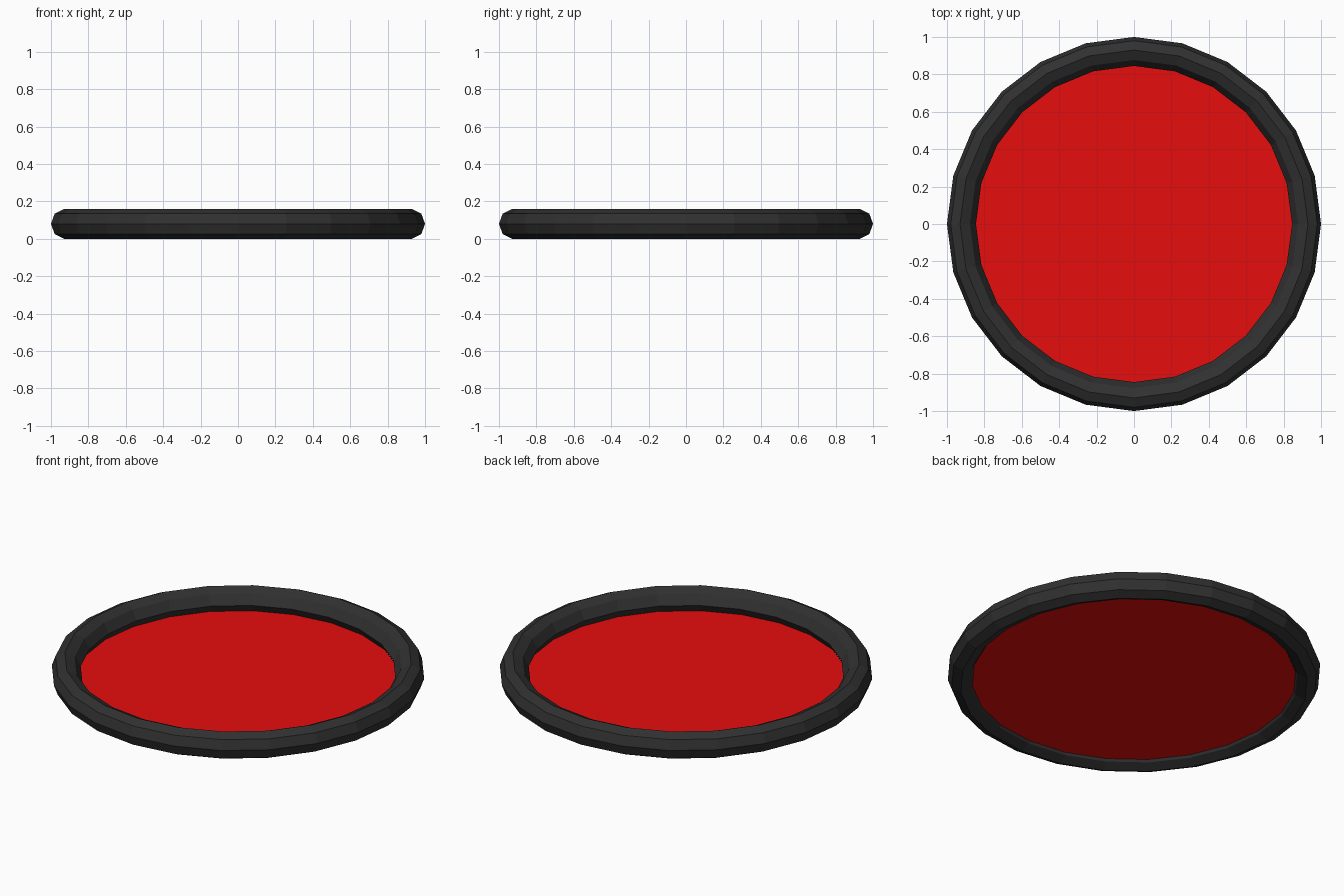
import bpy, bmesh
from math import sin, cos, pi

if "Cube" in bpy.data.objects:
    bpy.data.objects.remove(bpy.data.objects["Cube"])

SIDES = 24


def material(name, rgb):
    m = bpy.data.materials.new(name)
    m.diffuse_color = (*rgb, 1)
    m.use_nodes = True
    m.node_tree.nodes["Principled BSDF"].inputs["Base Color"].default_value = m.diffuse_color
    return m


def circle(bm, radius, z):
    return [bm.verts.new((radius * cos(2 * pi * i / SIDES),
                          radius * sin(2 * pi * i / SIDES), z)) for i in range(SIDES)]


def finish(bm, name, mat):
    mesh = bpy.data.meshes.new(name)
    bm.to_mesh(mesh)
    bm.free()
    mesh.materials.append(mat)
    obj = bpy.data.objects.new(name, mesh)
    bpy.context.collection.objects.link(obj)
    return obj


# Rim: eight-sided rounded profile swept around the centre
profile = [(1.0, 0.08), (0.98, 0.135), (0.93, 0.16), (0.877, 0.135),
           (0.845, 0.08), (0.877, 0.025), (0.93, 0.0), (0.98, 0.025)]
bm = bmesh.new()
rings = [circle(bm, r, z) for r, z in profile]
for k, a in enumerate(rings):
    b = rings[(k + 1) % len(rings)]
    for i in range(SIDES):
        j = (i + 1) % SIDES
        bm.faces.new((a[i], a[j], b[j], b[i]))
bmesh.ops.recalc_face_normals(bm, faces=bm.faces[:])
finish(bm, "rim", material("dark_rubber", (0.03, 0.03, 0.03)))

# Panel: thin flat sheet set low inside the rim
bm = bmesh.new()
bm.faces.new(circle(bm, 0.868, 0.038))
finish(bm, "panel", material("red", (0.8, 0.004, 0.004)))
